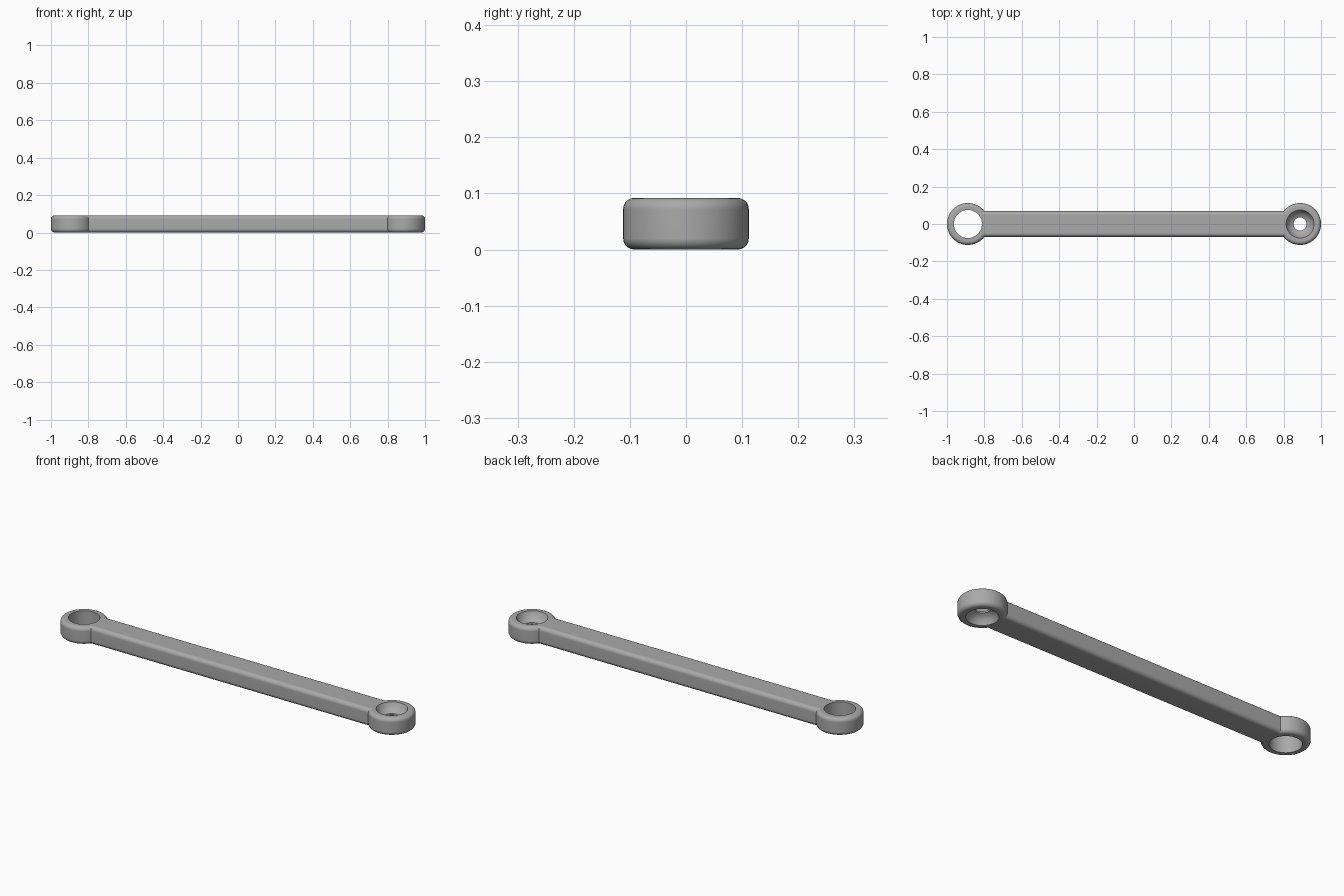
import bpy
import bmesh
from math import acos, asin, cos, sin, pi, radians

cube = bpy.data.objects.get("Cube")
if cube:
    bpy.data.objects.remove(cube, do_unlink=True)

HEIGHT = 0.092
EYE_R = 0.112
EYE_X = 1 - EYE_R
BAR_HALF = 0.069
HOLE_R = 0.075
ROUND = 0.02

# Satin grey metal
grey = bpy.data.materials.new("grey_metal")
grey.use_nodes = True
colour = (0.4, 0.4, 0.4, 1)
grey.diffuse_color = colour
grey.node_tree.nodes["Principled BSDF"].inputs["Base Color"].default_value = colour


def make_object(name, bm):
    bmesh.ops.recalc_face_normals(bm, faces=bm.faces)
    mesh = bpy.data.meshes.new(name)
    bm.to_mesh(mesh)
    bm.free()
    mesh.materials.append(grey)
    obj = bpy.data.objects.new(name, mesh)
    bpy.context.collection.objects.link(obj)
    return obj


def lathe_cutter(name, x, profile, steps=64):
    """Closed solid of revolution about a vertical axis at x."""
    bm = bmesh.new()
    rings = [[bm.verts.new((x + r * cos(2 * pi * i / steps),
                            r * sin(2 * pi * i / steps), z))
              for i in range(steps)] for r, z in profile]
    for low, high in zip(rings, rings[1:]):
        for i in range(steps):
            j = (i + 1) % steps
            bm.faces.new((low[i], low[j], high[j], high[i]))
    bm.faces.new(rings[0])
    bm.faces.new(rings[-1])
    obj = make_object(name, bm)
    obj.hide_render = True
    return obj


# Link body: one outline with a round eye at each end of a straight bar
neck = pi - asin(BAR_HALF / EYE_R)
STEPS = 56
outline = []
for side in (1, -1):
    for i in range(STEPS + 1):
        a = -neck + 2 * neck * i / STEPS
        outline.append((side * (EYE_X + EYE_R * cos(a)), side * EYE_R * sin(a)))

bm = bmesh.new()
base = bm.faces.new([bm.verts.new((x, y, 0)) for x, y in outline])
extruded = bmesh.ops.extrude_face_region(bm, geom=[base], use_keep_orig=True)
top_verts = [g for g in extruded["geom"] if isinstance(g, bmesh.types.BMVert)]
bmesh.ops.translate(bm, verts=top_verts, vec=(0, 0, HEIGHT))
bmesh.ops.recalc_face_normals(bm, faces=bm.faces)

# Round over the top and bottom rims
rims = [e for e in bm.edges if abs(e.verts[0].co.z - e.verts[1].co.z) < 1e-5]
bmesh.ops.bevel(bm, geom=rims, offset=ROUND, offset_type='OFFSET',
                segments=5, profile=0.5, affect='EDGES')
link = make_object("link_arm", bm)

# Plain bore on the right, double countersunk bore on the left
mid = HEIGHT / 2
half = [(HOLE_R, mid + 0.01), (HOLE_R, mid), (0.066, 0.026),
        (0.053, 0.012), (0.035, 0.004)]
countersink = [(r, mid - d) for r, d in half]
countersink += [(r, mid + d) for r, d in reversed(half)]
cutters = [
    lathe_cutter("plain_bore_cutter", -EYE_X,
                 [(HOLE_R, -0.01), (HOLE_R, HEIGHT + 0.01)]),
    lathe_cutter("countersunk_bore_cutter", EYE_X, countersink),
]

bpy.ops.object.select_all(action='DESELECT')
bpy.context.view_layer.objects.active = link
link.select_set(True)
for cutter in cutters:
    mod = link.modifiers.new("bore", 'BOOLEAN')
    mod.operation = 'DIFFERENCE'
    mod.solver = 'EXACT'
    mod.object = cutter
    bpy.ops.object.modifier_apply(modifier=mod.name)
    bpy.data.objects.remove(cutter, do_unlink=True)

# Smooth rounds with crisp bore edges and flat faces
bpy.ops.object.shade_smooth_by_angle(angle=radians(30))
weighted = link.modifiers.new("weighted_normals", 'WEIGHTED_NORMAL')
weighted.keep_sharp = True
